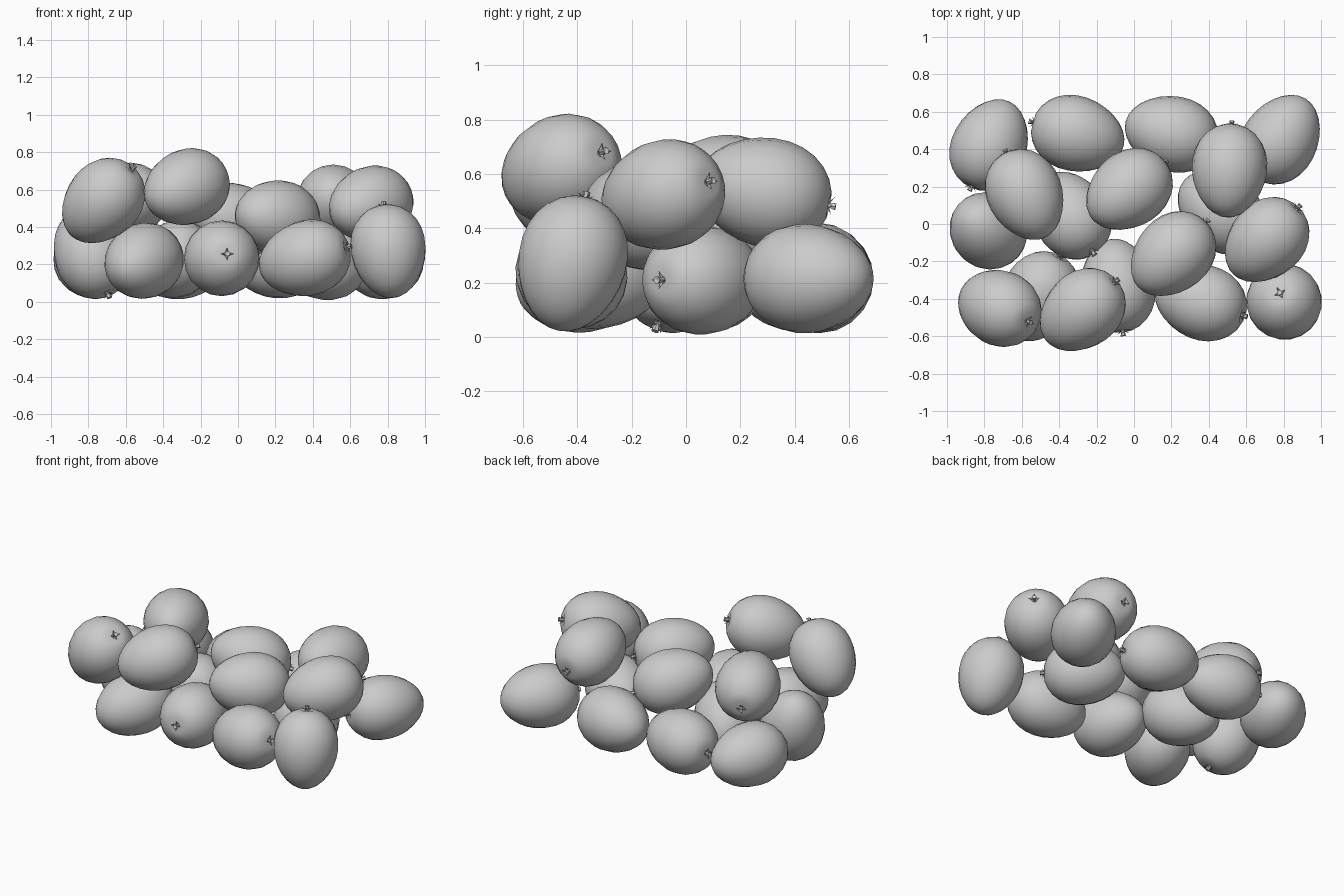
import bpy, bmesh, math
from mathutils import Vector, Matrix

if "Cube" in bpy.data.objects:
    bpy.data.objects.remove(bpy.data.objects["Cube"])

grey = bpy.data.materials.new("light grey")
grey.use_nodes = True
grey.diffuse_color = (0.6, 0.6, 0.6, 1)
grey.node_tree.nodes["Principled BSDF"].inputs["Base Color"].default_value = (0.6, 0.6, 0.6, 1)

SIDES, RINGS = 20, 14


def lathe(name, profile, sides, smooth):
    """Revolve (radius, height) points around z."""
    bm = bmesh.new()
    verts = [bm.verts.new((r, 0, h)) for r, h in profile]
    edges = [bm.edges.new(pair) for pair in zip(verts, verts[1:])]
    bmesh.ops.spin(bm, geom=verts + edges, cent=(0, 0, 0), axis=(0, 0, 1),
                   angle=math.tau, steps=sides, use_duplicate=False)
    bmesh.ops.remove_doubles(bm, verts=bm.verts, dist=0.0005)
    bmesh.ops.recalc_face_normals(bm, faces=bm.faces)
    for face in bm.faces:
        face.smooth = smooth
    mesh = bpy.data.meshes.new(name)
    bm.to_mesh(mesh)
    bm.free()
    mesh.materials.append(grey)
    return mesh


# Egg-shaped fruit: wide, dimpled stem end at +z, narrower tip at -z
egg = []
for i in range(RINGS + 1):
    a = math.pi * i / RINGS
    r = 0.201 * math.sin(a) * (1 + 0.1 * math.cos(a))
    dimple = 0.018 if i == 0 else 0
    egg.append((r, 0.253 * math.cos(a) - dimple))
fruit_mesh = lathe("fruit", egg, SIDES, True)

# Short stem with a flared cut end
stem_mesh = lathe("stem", [(0, 0.22), (0.02, 0.225), (0.01, 0.25), (0.015, 0.272), (0, 0.268)], 6, False)

# Small pointed leaves around the stem
bm = bmesh.new()
for k in range(4):
    turn = Matrix.Rotation(math.tau * k / 4, 4, "Z")
    leaf = [(0.006, -0.01, 0.24), (0.006, 0.01, 0.24), (0.034, 0, 0.262), (0.01, 0, 0.25)]
    a, b, tip, ridge = [bm.verts.new(turn @ Vector(p)) for p in leaf]
    for tri in ((a, tip, ridge), (ridge, tip, b), (a, b, tip), (a, ridge, b)):
        bm.faces.new(tri)
bmesh.ops.recalc_face_normals(bm, faces=bm.faces)
calyx_mesh = bpy.data.meshes.new("calyx")
bm.to_mesh(calyx_mesh)
bm.free()
calyx_mesh.materials.append(grey)

# Pile: centre of each fruit and the direction its stem points
pile = [
    # back row
    ((-0.77, 0.425, 0.22), (-0.4, -0.9, 0.1)),
    ((-0.30, 0.48, 0.215), (-0.95, 0.25, 0)),
    ((0.20, 0.485, 0.22), (0.95, -0.25, 0)),
    ((0.785, 0.455, 0.215), (-0.5, -0.8, 0)),
    # lower middle
    ((-0.785, -0.03, 0.26), (0.35, -0.3, -0.85)),
    ((-0.34, 0.05, 0.22), (0.45, -0.75, 0.35)),
    ((0.46, 0.07, 0.21), (0.75, -0.65, 0)),
    # lower front
    ((-0.51, -0.39, 0.215), (0.45, 0.85, 0.2)),
    ((-0.09, -0.33, 0.23), (0.12, -0.97, 0.1)),
    ((0.355, -0.415, 0.23), (0.92, -0.3, 0.25)),
    ((0.805, -0.42, 0.27), (-0.1, 0.2, 0.97)),
    # upper layer
    ((-0.58, 0.155, 0.545), (-0.4, 0.88, -0.2)),
    ((-0.03, 0.18, 0.435), (0.75, 0.58, -0.3)),
    ((0.51, 0.285, 0.535), (0.05, 0.96, -0.2)),
    ((0.705, -0.09, 0.52), (0.66, 0.68, 0.2)),
    ((0.205, -0.165, 0.45), (0.7, 0.68, -0.1)),
    ((-0.725, -0.445, 0.535), (0.63, -0.3, 0.7)),
    ((-0.28, -0.465, 0.61), (0.72, 0.62, 0.28)),
]

for n, (centre, aim) in enumerate(pile, 1):
    turn = Vector(aim).to_track_quat("Z", "Y").to_matrix().to_4x4()
    for part, mesh in (("fruit", fruit_mesh), ("stem", stem_mesh), ("calyx", calyx_mesh)):
        obj = bpy.data.objects.new(f"{part}_{n}", mesh)
        obj.matrix_world = Matrix.Translation(centre) @ turn
        bpy.context.collection.objects.link(obj)
